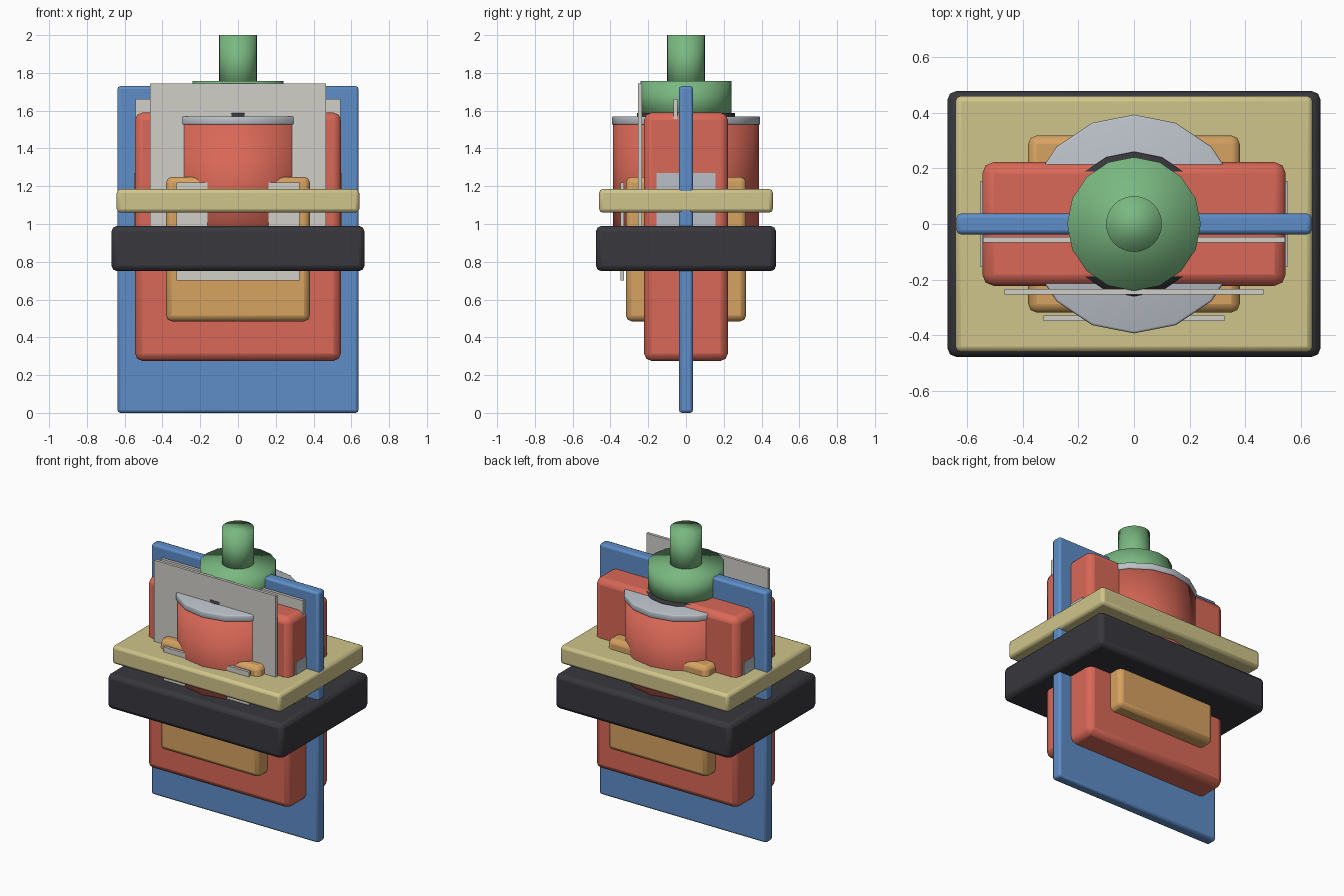
import bpy
import math

if "Cube" in bpy.data.objects:
    bpy.data.objects.remove(bpy.data.objects["Cube"])


def material(name, rgb):
    """Flat colour given as 0-255 display values, stored linear."""
    m = bpy.data.materials.new(name)
    lin = [(c / 255 / 12.92) if c < 11 else ((c / 255 + 0.055) / 1.055) ** 2.4 for c in rgb]
    m.diffuse_color = (*lin, 1)
    m.use_nodes = True
    m.node_tree.nodes["Principled BSDF"].inputs["Base Color"].default_value = m.diffuse_color
    return m


BLUE = material("blue", (94, 141, 200))
RED = material("red", (217, 104, 87))
ORANGE = material("orange", (214, 162, 97))
SAND = material("sand", (208, 197, 139))
BLACK = material("charcoal", (56, 55, 61))
PALE = material("pale_grey", (208, 207, 201))
STEEL = material("steel_grey", (186, 192, 200))
GREEN = material("green", (122, 184, 129))


def finish(name, mat, bevel, segments):
    ob = bpy.context.object
    ob.name = name
    ob.data.materials.append(mat)
    if bevel:
        mod = ob.modifiers.new("rounded_edges", "BEVEL")
        mod.width = bevel
        mod.segments = segments
        mod.limit_method = "ANGLE"
        mod.angle_limit = math.radians(40)
    return ob


def box(name, mat, half_x, y0, y1, z0, z1, bevel=0.0):
    """Box centred on x, spanning the given y and z ranges."""
    bpy.ops.mesh.primitive_cube_add(size=1, location=(0, (y0 + y1) / 2, (z0 + z1) / 2))
    ob = bpy.context.object
    ob.scale = (2 * half_x, y1 - y0, z1 - z0)
    bpy.ops.object.transform_apply(location=False, rotation=False, scale=True)
    bpy.ops.object.shade_smooth_by_angle(angle=math.radians(25))
    return finish(name, mat, bevel, 2)


def cylinder(name, mat, radius, z0, z1, sides, bevel=0.0):
    """Smooth upright cylinder on the central axis."""
    bpy.ops.mesh.primitive_cylinder_add(vertices=sides, radius=radius, depth=z1 - z0,
                                        location=(0, 0, (z0 + z1) / 2))
    bpy.ops.object.shade_smooth()
    return finish(name, mat, bevel, 2)


# Nested upright bodies
box("centre_panel", BLUE, 0.638, -0.037, 0.037, 0.0, 1.73, 0.015)
box("main_body", RED, 0.545, -0.222, 0.222, 0.275, 1.59, 0.04)
box("inner_block", ORANGE, 0.38, -0.318, 0.318, 0.485, 1.25, 0.03)

# Horizontal slabs
box("lower_slab", BLACK, 0.67, -0.477, 0.477, 0.75, 0.99, 0.03)
box("upper_slab", SAND, 0.642, -0.46, 0.46, 1.06, 1.185, 0.02)

# Side inserts, one block passing through the body
box("side_inserts", STEEL, 0.551, -0.155, 0.155, 0.85, 1.27)

# Thin plates
box("front_plate", PALE, 0.465, -0.253, -0.233, 0.86, 1.745)
box("middle_plate", PALE, 0.543, -0.066, -0.046, 0.86, 1.662)
box("low_plate", PALE, 0.326, -0.348, -0.328, 0.70, 1.22)

# Drum, rim and neck stacked on the central axis
cylinder("drum", RED, 0.386, 0.85, 1.54, 16)
cylinder("drum_cap", STEEL, 0.393, 1.525, 1.57, 16, 0.008)
cylinder("neck_collar", BLACK, 0.26, 1.55, 1.587, 16)
cylinder("shoulder", GREEN, 0.24, 1.56, 1.757, 16)
cylinder("neck", GREEN, 0.1, 1.70, 2.0, 32)
